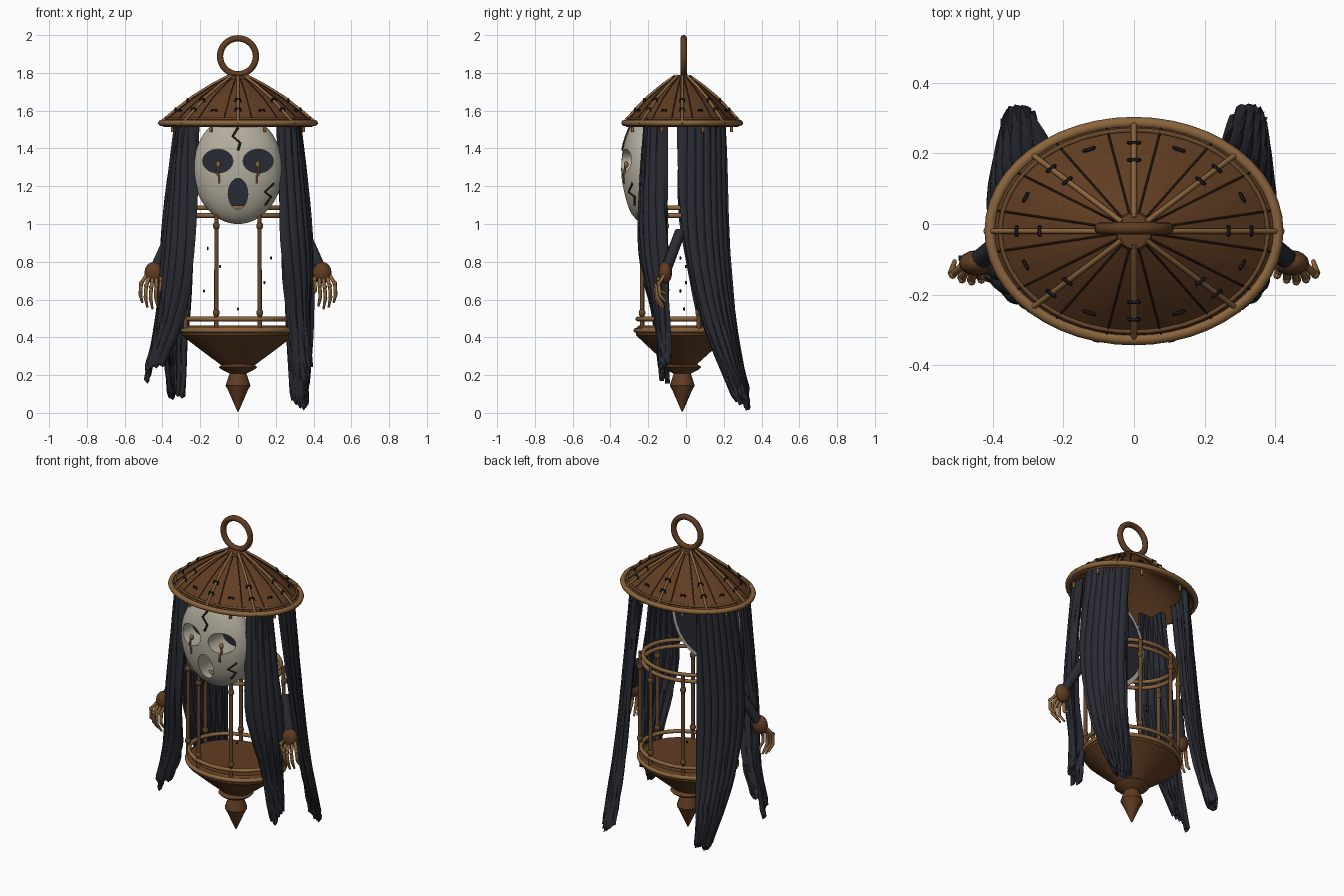
import bpy, bmesh, math, random
from mathutils import Vector

if "Cube" in bpy.data.objects:
    bpy.data.objects.remove(bpy.data.objects["Cube"])

random.seed(4)
CY = -0.02  # shared vertical axis of roof, cage and finial


def mat(name, rgb):
    m = bpy.data.materials.new(name)
    m.diffuse_color = (*rgb, 1)
    m.use_nodes = True
    m.node_tree.nodes["Principled BSDF"].inputs["Base Color"].default_value = m.diffuse_color
    return m


BROWN = mat("brown_wood", (0.118, 0.046, 0.016))
TAN = mat("tan_wood", (0.255, 0.128, 0.045))
POST = mat("post_wood", (0.135, 0.064, 0.025))
DARK = mat("dark_seam", (0.03, 0.014, 0.008))
CORD = mat("dark_cord", (0.014, 0.014, 0.018))
HAIR = mat("dark_cloth", (0.022, 0.024, 0.033))
BONE = mat("bone", (0.45, 0.42, 0.34))


def finish(ob, m, angle=40):
    ob.data.materials.clear()
    ob.data.materials.append(m)
    bpy.ops.object.select_all(action='DESELECT')
    ob.select_set(True)
    bpy.context.view_layer.objects.active = ob
    bpy.ops.object.convert(target='MESH')
    bpy.ops.object.shade_smooth_by_angle(angle=math.radians(angle))
    return ob


def mesh_object(name, bm):
    me = bpy.data.meshes.new(name)
    bm.to_mesh(me)
    bm.free()
    ob = bpy.data.objects.new(name, me)
    bpy.context.collection.objects.link(ob)
    return ob


def tubes(name, paths, r, m, closed=False, res=2):
    """Round tubes along paths; a path point may carry a 4th value scaling the radius."""
    cu = bpy.data.curves.new(name, 'CURVE')
    cu.dimensions = '3D'
    cu.bevel_depth, cu.bevel_resolution, cu.use_fill_caps = r, res, True
    for path in paths:
        sp = cu.splines.new('POLY')
        sp.points.add(len(path) - 1)
        sp.use_cyclic_u = closed
        for p, c in zip(sp.points, path):
            p.co = (c[0], c[1], c[2], 1)
            p.radius = c[3] if len(c) > 3 else 1
    ob = bpy.data.objects.new(name, cu)
    bpy.context.collection.objects.link(ob)
    return finish(ob, m, 50)


def revolve(name, profile, m, n=32, squash=1.0, angle=30):
    bm = bmesh.new()
    rings = [[bm.verts.new((r * math.cos(2 * math.pi * i / n),
                            CY + squash * r * math.sin(2 * math.pi * i / n), z))
              for i in range(n)] for r, z in profile]
    for a, b in zip(rings, rings[1:]):
        for i in range(n):
            j = (i + 1) % n
            bm.faces.new((a[i], a[j], b[j], b[i]))
    bm.faces.new(rings[0][::-1])
    bm.faces.new(rings[-1])
    bmesh.ops.recalc_face_normals(bm, faces=bm.faces)
    return finish(mesh_object(name, bm), m, angle)


def balls(name, spots, m, seg=12):
    """One mesh of ellipsoids given as (centre, radii)."""
    bm = bmesh.new()
    for c, s in spots:
        vs = bmesh.ops.create_uvsphere(bm, u_segments=seg, v_segments=seg * 2 // 3, radius=1)['verts']
        bmesh.ops.scale(bm, vec=s, verts=vs)
        bmesh.ops.translate(bm, vec=c, verts=vs)
    return finish(mesh_object(name, bm), m, 60)


def ellipse(rx, ry, z, n=48):
    return [(rx * math.cos(2 * math.pi * i / n), CY + ry * math.sin(2 * math.pi * i / n), z) for i in range(n)]


def interp(keys, t):
    for (a, va), (b, vb) in zip(keys, keys[1:]):
        if t <= b:
            break
    return va + (vb - va) * (t - a) / (b - a)


# --- roof ---
ROOF = [(0.1, 1.782), (0.35, 1.728), (0.6, 1.665), (0.8, 1.602), (1.0, 1.535)]


def roof_pt(deg, s, h=0.0):
    a = math.radians(deg)
    return (0.405 * s * math.cos(a), CY + 0.305 * s * math.sin(a), interp(ROOF, s) + h)


outer = [(0.405 * s, z) for s, z in ROOF]
revolve("roof", outer + [(r - 0.012, z - 0.022) for r, z in outer[::-1]], BROWN, 32, 0.753, 8)
steps = (0.12, 0.35, 0.6, 0.8, 1.0)
tubes("roof_seams", [[roof_pt(11.25 + 22.5 * k, s, 0.0005) for s in steps] for k in range(16)], 0.003, DARK, res=1)
tubes("roof_ribs", [[roof_pt(45 * k, s, 0.007) for s in steps + (1.04,)] for k in range(8)], 0.0078, TAN)
tubes("rim_hoop", [ellipse(0.407, 0.307, 1.535)], 0.016, TAN, True)
tubes("rim_inner_hoop", [ellipse(0.378, 0.285, 1.558)], 0.007, POST, True)
tubes("rim_pegs", [[(x, y, 1.53), (x, y, 1.487)] for x, y, _ in
                   (roof_pt(22.5 + 45 * k, 0.93) for k in range(8))], 0.008, TAN)
staples = []
for k in range(8):
    for off, s in ((0, 0.66), (0, 0.82), (22.5, 0.82)):
        d = 2.1 / s
        a = 45 * k + off
        lift = 0.017 if off == 0 else 0.009
        staples.append([roof_pt(a - d, s, 0), roof_pt(a - d * 0.8, s, lift),
                        roof_pt(a + d * 0.8, s, lift), roof_pt(a + d, s, 0)])
tubes("roof_staples", staples, 0.0055, CORD, res=1)
revolve("roof_cap", [(0.055, 1.768), (0.05, 1.784), (0.02, 1.79)], BROWN, 16)
tubes("hanging_ring", [[(0.095 * math.cos(a), -0.012, 1.888 + 0.095 * math.sin(a))
                        for a in (2 * math.pi * i / 40 for i in range(40))]], 0.0175, BROWN, True, 3)

# --- cage ---
revolve("bowl", [(0.28, 0.462), (0.303, 0.445), (0.297, 0.41), (0.2, 0.335), (0.085, 0.25)], BROWN, 32, 0.82)
revolve("finial", [(0.07, 0.265), (0.102, 0.243), (0.085, 0.228), (0.045, 0.208), (0.066, 0.145),
                   (0.05, 0.115), (0.004, 0.008)], BROWN, 16)
for nm, rx, z, r in (("bowl_hoop", 0.3, 0.437, 0.013), ("lower_hoop", 0.288, 0.497, 0.012),
                     ("upper_hoop_low", 0.275, 1.045, 0.012), ("upper_hoop_high", 0.275, 1.085, 0.012)):
    tubes(nm, [ellipse(rx, rx * 0.82, z)], r, TAN, True)
posts, beads = [], []
for k in range(8):
    a = math.radians(22.5 + 45 * k)
    x, y = 0.3 * math.cos(a), CY + 0.23 * math.sin(a)
    posts.append([(x, y, 0.44), (x * 0.99, y, 1.085)])
    beads += [((x, y, z), (0.018, 0.018, 0.022)) for z in (0.53, 0.99)]
tubes("cage_posts", posts, 0.0115, POST)
balls("post_beads", beads, POST)
balls("floating_specks", [((x, y, z), (0.006, 0.006, 0.01)) for x, y, z in
                          ((-0.16, -0.08, 0.87), (-0.095, 0.0, 0.775), (-0.18, -0.03, 0.645),
                           (0.175, -0.03, 0.82), (0.0, -0.01, 0.55), (0.14, 0.0, 0.69))], CORD, 6)

# --- mask: half egg with deep eye and mouth recesses ---
MC, MR = Vector((0, -0.21, 1.29)), Vector((0.237, 0.133, 0.29))


def on_mask(x, z, lift=0.0):
    k = 1 - ((x - MC.x) / MR.x) ** 2 - ((z - MC.z) / MR.z) ** 2
    return (x, MC.y - MR.y * math.sqrt(max(k, 0)) - lift, z)


mask = balls("mask", [(MC, MR)], BONE, 48)
bm = bmesh.new()
bm.from_mesh(mask.data)
cut = bmesh.ops.bisect_plane(bm, geom=bm.verts[:] + bm.edges[:] + bm.faces[:], dist=1e-5,
                             plane_co=(0, MC.y + 0.02, 0), plane_no=(0, 1, 0), clear_outer=True)
bmesh.ops.contextual_create(bm, geom=[e for e in cut['geom_cut'] if isinstance(e, bmesh.types.BMEdge)])
bmesh.ops.recalc_face_normals(bm, faces=bm.faces)
bm.to_mesh(mask.data)
bm.free()
cutters = []
for x, z, rx, rz in ((-0.107, 1.333, 0.08, 0.063), (0.107, 1.333, 0.08, 0.063), (0, 1.16, 0.052, 0.082)):
    bpy.ops.mesh.primitive_cylinder_add(vertices=28, radius=1, depth=0.4, location=(x, -0.3, z),
                                        rotation=(math.pi / 2, 0, 0))
    c = bpy.context.object
    c.scale = (rx, rz, 1)
    c.hide_render = True
    cutters.append(c)
    b = mask.modifiers.new("hole", 'BOOLEAN')
    b.operation, b.object, b.solver = 'DIFFERENCE', c, 'EXACT'
bpy.context.view_layer.update()
finish(mask, BONE, 35)
for c in cutters:
    bpy.data.objects.remove(c)
bpy.ops.mesh.primitive_cylinder_add(vertices=32, radius=1, depth=0.008, location=(0, -0.188, 1.29),
                                    rotation=(math.pi / 2, 0, 0))
back = bpy.context.object
back.name = "mask_dark_backing"
back.scale = (0.21, 0.26, 1)
finish(back, HAIR)
cracks = [((0.0, 1.51), (-0.028, 1.465), (0.012, 1.43), (0.0, 1.39)),
          ((0.19, 1.215), (0.142, 1.17), (0.175, 1.145), (0.143, 1.10))]
tubes("mask_cracks", [[on_mask(*p, 0.002) for p in c] for c in cracks], 0.0065, DARK, res=1)
tubes("eye_drips", [[on_mask(s * 0.105, 1.32, -0.01), on_mask(s * 0.112, 1.27), on_mask(s * 0.1, 1.255),
                     on_mask(s * 0.1, 1.215)] for s in (-1, 1)], 0.0065, POST)
balls("eye_beads", [(on_mask(s * 0.105, 1.315, -0.012), (0.013, 0.013, 0.018)) for s in (-1, 1)], TAN)


# --- hanging cloth: folded sheets with ragged ends ---
def curtain(name, rows, ends, folds=6):
    """rows: (z, x0, y0, x1, y1) from top to tip; the sheet follows a spline through the rows."""
    per, levels = 6, 20
    cols = folds * per + 1
    tips = [random.random() for _ in range(folds + 1)]
    phase = [random.uniform(-0.5, 0.5) for _ in range(3)]
    bm = bmesh.new()
    grid = []
    for i in range(cols):
        u = i / (cols - 1)
        q = i / per
        jag = 0.6 * tips[int(q)] + 0.4 * abs(2 * (q % 1) - 1)
        across = math.sin(math.pi * u)
        keys = []
        for z, x0, y0, x1, y1 in rows:
            bow = 0.03 * across
            keys.append(Vector((x0 + (x1 - x0) * u + math.copysign(bow, x0),
                                y0 + (y1 - y0) * u + math.copysign(bow, y1), z)))
        keys[-1].z = ends[0] + (ends[1] - ends[0]) * u + 0.09 * jag
        col = []
        for k in range(levels):
            t = k / (levels - 1) * (len(keys) - 1)
            j = min(int(t), len(keys) - 2)
            f = t - j
            a, b, c, d = (keys[max(0, min(len(keys) - 1, j + o))] for o in (-1, 0, 1, 2))
            p = 0.5 * (2 * b + (c - a) * f + (2 * a - 5 * b + 4 * c - d) * f * f
                       + (3 * b - a - 3 * c + d) * f ** 3)
            fold = 0.011 * abs(math.sin(math.pi * (q + phase[0] + 0.25 * math.sin(k * 0.3 + phase[1] * 6))))
            col.append(bm.verts.new(p + Vector((math.copysign(fold, rows[0][1]),
                                                math.copysign(fold, rows[0][4]), 0))))
        grid.append(col)
    for a, b in zip(grid, grid[1:]):
        for k in range(levels - 1):
            bm.faces.new((a[k], a[k + 1], b[k + 1], b[k]))
    ob = mesh_object(name, bm)
    th = ob.modifiers.new("thickness", 'SOLIDIFY')
    th.thickness, th.offset = 0.026, 0
    finish(ob, HAIR, 35)


curtain("back_cloth_right", [(1.56, .31, -.045, .2, .19), (1.0, .37, -.03, .23, .21),
                             (0.5, .38, .07, .25, .245), (0.05, .35, .245, .285, .315)], (0.05, -0.01), 7)
curtain("back_cloth_left", [(1.56, -.31, -.045, -.2, .19), (1.0, -.385, -.03, -.23, .21),
                            (0.5, -.395, .07, -.25, .245), (0.05, -.35, .245, -.28, .31)], (0.09, 0.03), 7)
curtain("front_cloth_right", [(1.56, .3, -.1, .21, -.2), (0.9, .375, -.1, .225, -.235),
                              (0.5, .36, -.08, .262, -.14), (0.2, .37, -.08, .3, -.1)], (0.22, 0.14), 5)
curtain("front_cloth_left", [(1.56, -.3, -.1, -.21, -.2), (0.9, -.385, -.1, -.225, -.235),
                             (0.5, -.42, -.09, -.285, -.15), (0.2, -.475, -.08, -.38, -.11)], (0.14, 0.24), 5)

# --- arms and hands ---
for side, s in (("right", 1), ("left", -1)):
    tubes("arm_" + side, [[(s * 0.35, -0.03, 0.96), (s * 0.44, -0.105, 0.76)]], 0.029, HAIR, res=3)
    balls("wrist_" + side, [((s * 0.445, -0.11, 0.742), (0.05, 0.036, 0.058))], BROWN, 16)
    fingers, knuckles = [], []
    for i in range(5):
        x0, x1 = 0.415 + 0.017 * i, 0.405 + 0.027 * i
        y = -0.13 - 0.018 * math.sin(i * 0.8)
        end = (0.63, 0.565, 0.55, 0.56, 0.585)[i]
        mid = (0.715 + end) / 2 + 0.015
        fingers.append([(s * x0, -0.115, 0.73), (s * x1, y - 0.015, mid + 0.02),
                        (s * (x1 + 0.004), y - 0.01, mid - 0.04), (s * (x1 - 0.006), y + 0.025, end, 0.6)])
        knuckles.append(((s * x1, y - 0.015, mid + 0.02), (0.012, 0.012, 0.014)))
    tubes("fingers_" + side, fingers, 0.01, TAN)
    balls("knuckles_" + side, knuckles, TAN, 8)
